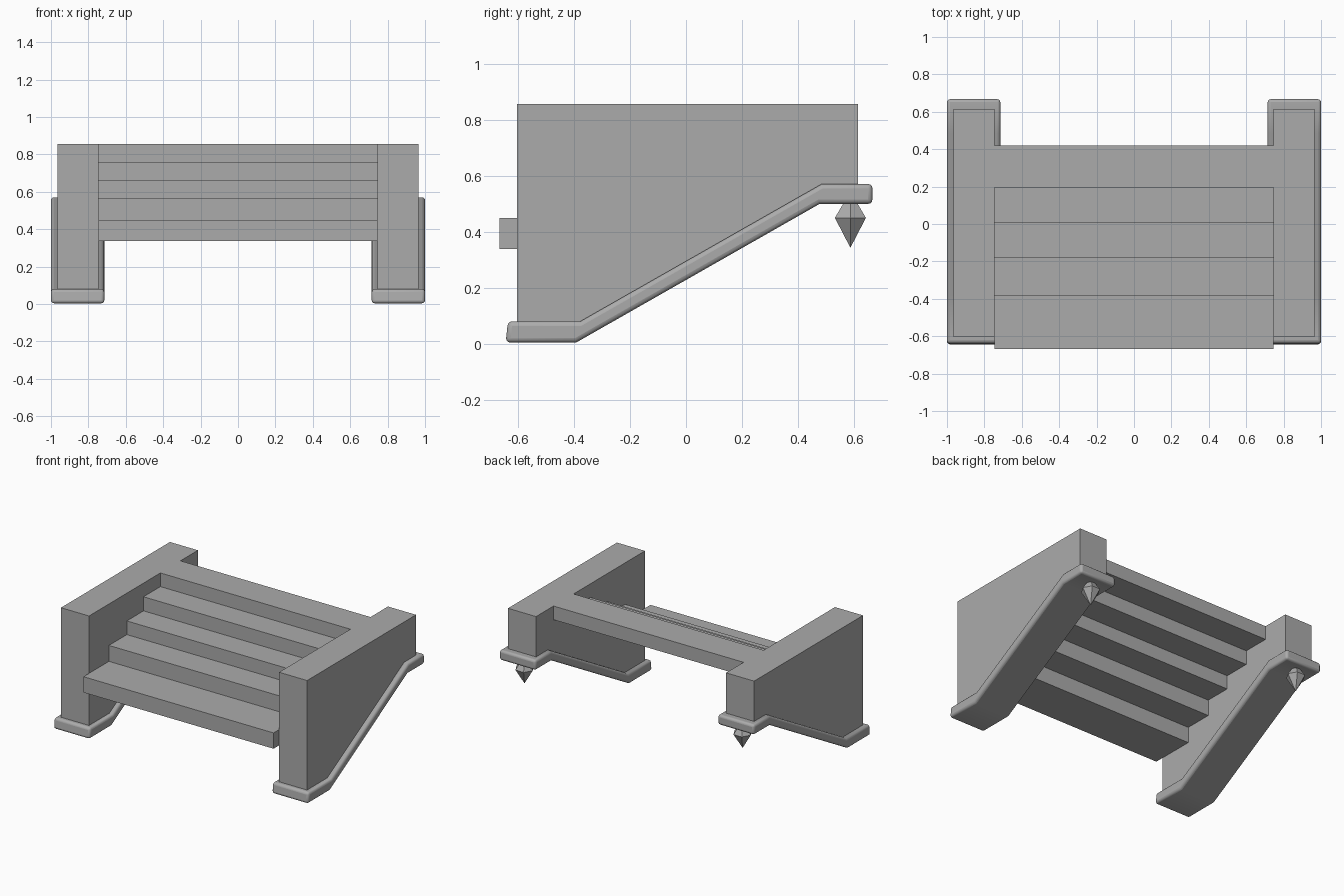
import bpy
import bmesh
import math
from mathutils import Matrix

if "Cube" in bpy.data.objects:
    bpy.data.objects.remove(bpy.data.objects["Cube"], do_unlink=True)

# One plain stone colour
GREY = (0.41, 0.41, 0.41, 1)
stone = bpy.data.materials.new("mid grey stone")
stone.use_nodes = True
stone.diffuse_color = GREY
bsdf = next(n for n in stone.node_tree.nodes if n.type == "BSDF_PRINCIPLED")
bsdf.inputs["Base Color"].default_value = GREY


def add_object(name, bm):
    bmesh.ops.recalc_face_normals(bm, faces=bm.faces)
    mesh = bpy.data.meshes.new(name)
    bm.to_mesh(mesh)
    bm.free()
    mesh.materials.append(stone)
    obj = bpy.data.objects.new(name, mesh)
    bpy.context.collection.objects.link(obj)
    return obj


def extrude_profile(name, profile, x0, x1):
    """Extrude a (y, z) outline between two x positions."""
    bm = bmesh.new()
    face = bm.faces.new([bm.verts.new((x0, y, z)) for y, z in profile])
    new = bmesh.ops.extrude_face_region(bm, geom=[face])["geom"]
    bmesh.ops.translate(bm, vec=(x1 - x0, 0, 0),
                        verts=[v for v in new if isinstance(v, bmesh.types.BMVert)])
    return add_object(name, bm)


def add_spike(name, x, y):
    """Six-sided pendant: short flare above a long point."""
    bm = bmesh.new()
    for r_low, r_high, z_low, z_high in ((0, 0.064, 0.343, 0.45),
                                         (0.064, 0.02, 0.45, 0.515)):
        place = (Matrix.Translation((x, y, (z_low + z_high) / 2))
                 @ Matrix.Rotation(math.radians(30), 4, "Z"))
        bmesh.ops.create_cone(bm, segments=6, radius1=r_low, radius2=r_high,
                              depth=z_high - z_low, matrix=place)
    bmesh.ops.remove_doubles(bm, verts=bm.verts, dist=0.0005)
    return add_object(name, bm)


TOP = 0.857
INNER, OUTER = 0.746, 0.966
wall_outline = [(-0.605, 0.04), (-0.385, 0.04), (0.48, 0.535),
                (0.616, 0.535), (0.616, TOP), (-0.605, TOP)]
rail_outline = [(-0.645, 0.004), (-0.393, 0.004), (0.478, 0.5), (0.667, 0.5),
                (0.667, 0.571), (0.485, 0.571), (-0.378, 0.08), (-0.637, 0.08)]

# Side walls, rounded base rails and hanging spikes
for side, label in ((1, "left"), (-1, "right")):
    extrude_profile(label + "_side_wall", wall_outline, side * INNER, side * OUTER)

    rail = extrude_profile(label + "_base_rail", rail_outline, side * 0.715, side)
    bevel = rail.modifiers.new("rounded edges", "BEVEL")
    bevel.width = 0.016
    bevel.segments = 3
    bevel.limit_method = "ANGLE"
    bevel.angle_limit = math.radians(40)
    bpy.ops.object.select_all(action="DESELECT")
    rail.select_set(True)
    bpy.context.view_layer.objects.active = rail
    bpy.ops.object.shade_smooth_by_angle(angle=math.radians(35))

    add_spike(label + "_spike", side * 0.856, 0.588)

# Treads, each slightly overlapped by the one above
fronts = [-0.667, -0.382, -0.181, 0.006, 0.195]
backs = [-0.349, -0.15, 0.038, 0.228, 0.42]
levels = [0.338, 0.45, 0.563, 0.66, 0.76, TOP]
for i, (front, back) in enumerate(zip(fronts, backs)):
    low, high = levels[i], levels[i + 1]
    name = "top_platform" if i == len(fronts) - 1 else f"step_{i + 1}"
    extrude_profile(name, [(front, low), (back, low), (back, high), (front, high)],
                    -INNER, INNER)
